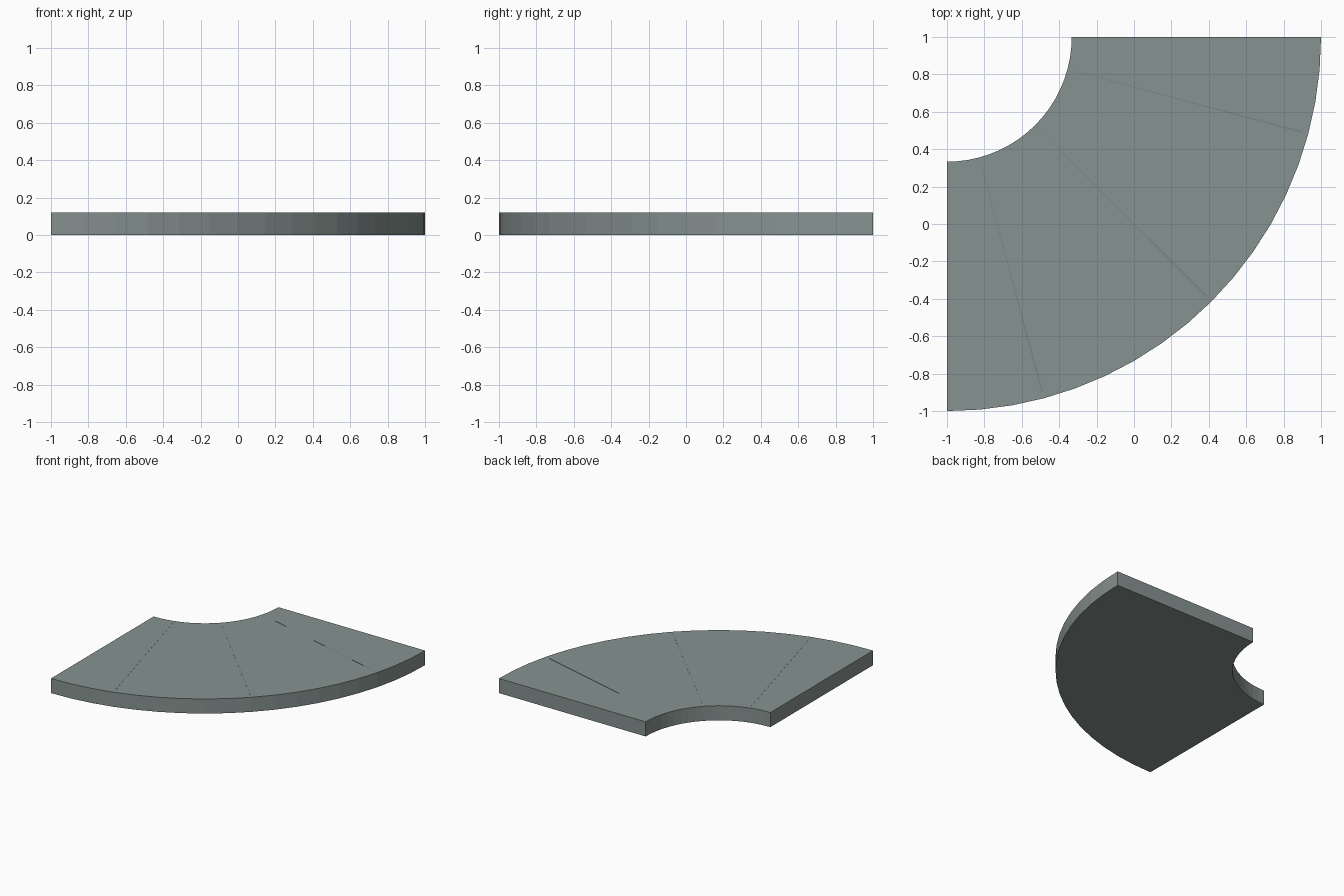
import bpy, bmesh
from math import cos, sin, radians

if "Cube" in bpy.data.objects:
    bpy.data.objects.remove(bpy.data.objects["Cube"])

CENTRE = (-1.0, 1.0)      # centre of the quarter ring
R_IN, R_OUT, H = 0.667, 2.0, 0.12
SEGS = 18


def polar(r, deg):
    a = radians(deg)
    return CENTRE[0] + r * cos(a), CENTRE[1] + r * sin(a)


def material(name, rgb):
    m = bpy.data.materials.new(name)
    m.diffuse_color = (*rgb, 1)
    m.use_nodes = True
    m.node_tree.nodes["Principled BSDF"].inputs["Base Color"].default_value = m.diffuse_color
    return m


def prism(name, outline, z0, z1, mat=None):
    """Extrude a counter-clockwise outline from z0 to z1."""
    bm = bmesh.new()
    face = bm.faces.new([bm.verts.new((x, y, z0)) for x, y in outline])
    out = bmesh.ops.extrude_face_region(bm, geom=[face])
    for v in out["geom"]:
        if isinstance(v, bmesh.types.BMVert):
            v.co.z = z1
    bmesh.ops.recalc_face_normals(bm, faces=bm.faces)
    me = bpy.data.meshes.new(name)
    bm.to_mesh(me)
    bm.free()
    ob = bpy.data.objects.new(name, me)
    bpy.context.collection.objects.link(ob)
    if mat:
        me.materials.append(mat)
    return ob


def arc_outline(r0, r1):
    angles = [-90 + 90 * i / SEGS for i in range(SEGS + 1)]
    return [polar(r1, a) for a in angles] + [polar(r0, a) for a in reversed(angles)]


slate = material("slate", (0.24, 0.29, 0.28))
seam_blue = material("seam", (0.18, 0.24, 0.27))

# Curved slab
prism("curved_slab", arc_outline(R_IN, R_OUT), 0, H, slate)

# Three tapered radial seams, practically flush with the top
for i, deg in enumerate((-75, -45, -15)):
    a = radians(deg)
    nx, ny = -sin(a), cos(a)
    (x0, y0), (x1, y1) = polar(0.70, deg), polar(1.966, deg)
    w0, w1 = 0.0015, 0.005
    prism(f"radial_seam_{i + 1}",
          [(x0 - nx * w0, y0 - ny * w0), (x1 - nx * w1, y1 - ny * w1),
           (x1 + nx * w1, y1 + ny * w1), (x0 + nx * w0, y0 + ny * w0)],
          H - 0.004, H + 0.0006, seam_blue)
